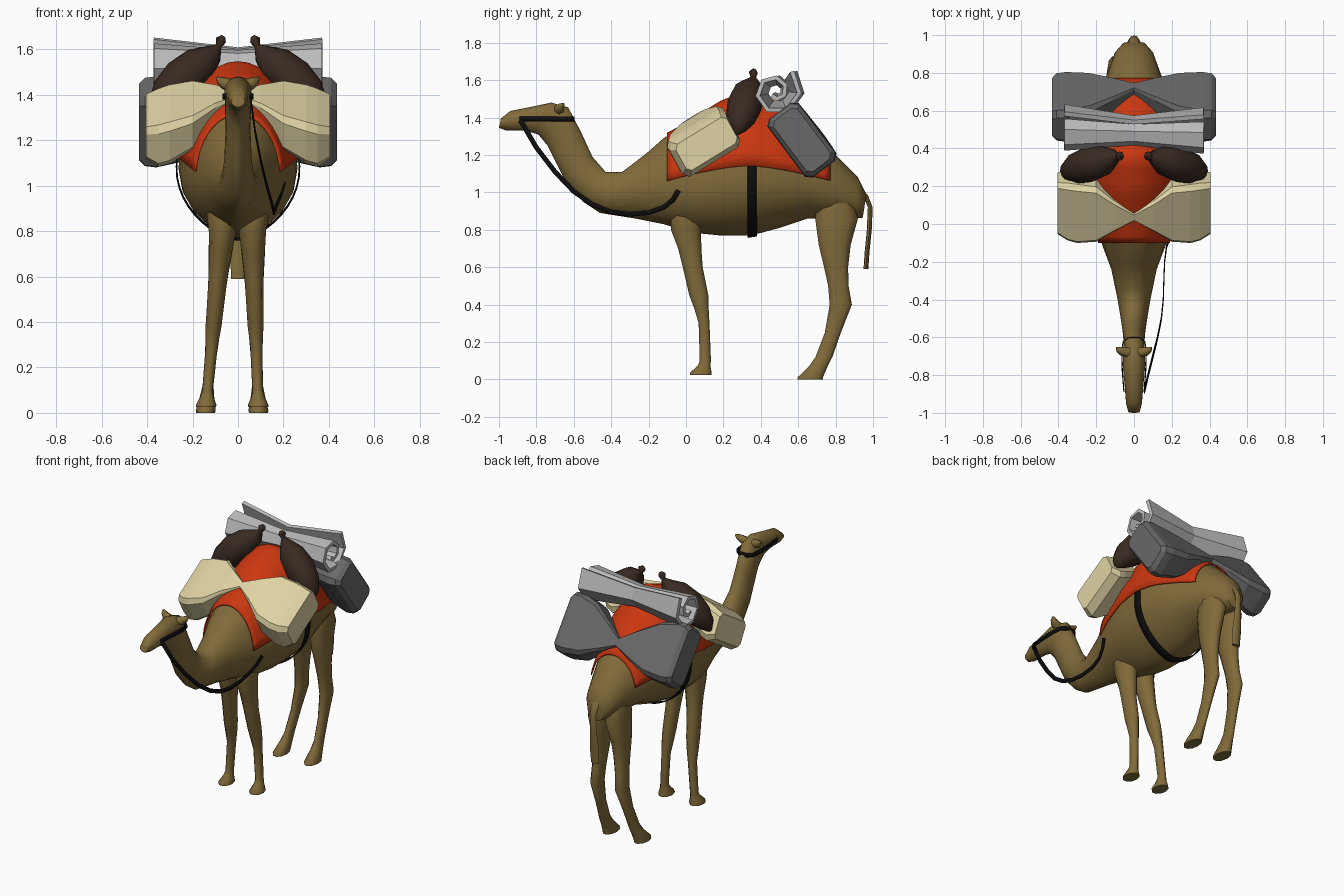
import bpy, bmesh, math
from mathutils import Vector

if "Cube" in bpy.data.objects:
    bpy.data.objects.remove(bpy.data.objects["Cube"])


def material(name, r, g, b):
    m = bpy.data.materials.new(name)
    m.use_nodes = True
    m.diffuse_color = (r, g, b, 1)
    node = next(n for n in m.node_tree.nodes if n.type == 'BSDF_PRINCIPLED')
    node.inputs["Base Color"].default_value = (r, g, b, 1)
    node.inputs["Roughness"].default_value = 0.9
    return m


HIDE = material("tan hide", .22, .145, .042)
CLOTH = material("orange cloth", .6, .038, .005)
CREAM = material("cream canvas", .74, .65, .37)
PALE = material("pale grey felt", .5, .5, .5)
GREY = material("dark grey canvas", .14, .14, .14)
LEATHER = material("dark brown leather", .04, .023, .015)
BLACK = material("black strap", .004, .004, .004)


def loft(name, rings, mat, closed=True, smooth=None, thick=0):
    """Skin a list of equal-length rings; cap the ends when closed."""
    bm = bmesh.new()
    vr = [[bm.verts.new(p) for p in r] for r in rings]
    n = len(vr[0])
    for a, b in zip(vr, vr[1:]):
        for i in range(n if closed else n - 1):
            j = (i + 1) % n
            bm.faces.new((a[i], a[j], b[j], b[i]))
    if closed:
        bm.faces.new(vr[0])
        bm.faces.new(vr[-1])
    bmesh.ops.recalc_face_normals(bm, faces=bm.faces)
    me = bpy.data.meshes.new(name)
    bm.to_mesh(me)
    bm.free()
    me.materials.append(mat)
    ob = bpy.data.objects.new(name, me)
    bpy.context.collection.objects.link(ob)
    if thick:
        s = ob.modifiers.new("thickness", 'SOLIDIFY')
        s.thickness = thick
        s.offset = 0
    if smooth:
        bpy.ops.object.select_all(action='DESELECT')
        ob.select_set(True)
        bpy.context.view_layer.objects.active = ob
        bpy.ops.object.shade_smooth_by_angle(angle=math.radians(smooth))


def arc(row, a0, a1, n, grow=0.0):
    """Egg-shaped section between a bottom and a top point in the yz plane."""
    yb, zb, yt, zt, w, f = row
    bot, top = Vector((0, yb, zb)), Vector((0, yt, zt))
    mid = bot.lerp(top, f)
    pts = []
    for i in range(n):
        a = a0 + (a1 - a0) * i / (n - 1)
        s, c = math.sin(a), math.cos(a)
        half = (top - mid) if s > 0 else (mid - bot)
        x = math.copysign(abs(c) ** (1 if s > 0 else 1.3), c)
        pts.append(mid + half * s + half.normalized() * grow * s
                   + Vector(((w + grow) * x, 0, 0)))
    return pts


# Head, neck and trunk: bottom y,z / top y,z / half width / height of widest point
HEAD = [(-1.0, 1.345, -.99, 1.395, .03, .5), (-.96, 1.33, -.94, 1.435, .042, .5),
        (-.86, 1.33, -.84, 1.455, .05, .5), (-.79, 1.31, -.72, 1.48, .06, .6),
        (-.74, 1.25, -.63, 1.455, .058, .6), (-.70, 1.17, -.56, 1.32, .055, .5),
        (-.64, 1.05, -.5, 1.19, .06, .5), (-.55, .95, -.43, 1.11, .072, .5),
        (-.46, .89, -.34, 1.11, .087, .5), (-.27, .86, -.21, 1.21, .12, .5)]
TRUNK = [(-.12, .83, -.12, 1.29, .165, .45), (.03, .785, .03, 1.37, .22, .42),
         (.18, .77, .18, 1.47, .255, .4), (.35, .77, .35, 1.535, .262, .4),
         (.5, .81, .5, 1.46, .25, .4), (.65, .86, .65, 1.32, .2, .4),
         (.8, .86, .8, 1.2, .14, .45), (.9, .86, .92, 1.08, .1, .5),
         (.945, .865, .965, .99, .06, .5)]
SIDES = 20
body = [arc(r, 0, math.tau, SIDES + 1)[:-1] for r in HEAD + TRUNK]
loft("body", body, HIDE, smooth=60)


def trunk_at(y):
    for a, b in zip(TRUNK, TRUNK[1:]):
        if a[0] <= y <= b[0]:
            t = (y - a[0]) / (b[0] - a[0])
            return tuple(p + (q - p) * t for p, q in zip(a, b))


def edge_angle(row, z):
    mid = row[1] + (row[3] - row[1]) * row[5]
    return math.asin(max(-.6, min(.95, (z - mid) / (row[3] - mid))))


# Saddle cloth draped over the hump, with a scalloped lower edge
cloth = []
for i in range(25):
    y = -.1 + .87 * i / 24
    row = trunk_at(y)
    hem = 1.14 - .08 * abs((y - .335) / .435) ** 1.5
    a = edge_angle(row, hem)
    cloth.append(arc(row, a, math.pi - a, 19, .014))
loft("saddle_cloth", cloth, CLOTH, closed=False, smooth=50, thick=.008)

# Girth strap under the belly
girth = []
for y in (.33, .378):
    row = trunk_at(y)
    a = edge_angle(row, 1.15)
    girth.append(arc(row, a, -math.pi - a, 25, .01))
loft("girth_strap", girth, BLACK, closed=False, smooth=50, thick=.006)


def oval(c, rx, ry, n=10):
    return [Vector(c) + Vector((rx * math.cos(k * math.tau / n),
                                ry * math.sin(k * math.tau / n), 0)) for k in range(n)]


# Legs: z, front y, back y, half width
FRONT = [(1.0, -.05, .1, .09), (.9, -.085, .09, .078), (.8, -.085, .085, .06),
         (.7, -.045, .085, .05), (.6, -.02, .092, .042), (.45, .015, .122, .037),
         (.38, .042, .123, .035), (.3, .066, .127, .027), (.1, .072, .135, .023),
         (.075, .062, .132, .028), (.035, .018, .14, .045), (.025, .018, .14, .044)]
HIND = [(1.08, .73, .84, .035), (1.0, .7, .88, .052), (.86, .685, .925, .062),
        (.72, .705, .885, .053), (.6, .735, .87, .043), (.5, .757, .872, .037),
        (.4, .765, .89, .034), (.25, .74, .83, .026), (.12, .69, .785, .024),
        (.07, .655, .76, .032), (.01, .592, .735, .044), (0, .592, .735, .042)]
for side, sx, foot, hip in (("left", 1, .09, .062), ("right", -1, .143, .064)):
    for name, rows in (("front", FRONT), ("hind", HIND)):
        rings = [oval((sx * (foot + (hip - foot) * min(z / .85, 1)), (a + b) / 2, z),
                      w, (b - a) / 2) for z, a, b, w in rows]
        loft(f"{side}_{name}_leg", rings, HIDE, smooth=60)

# Tail
TAIL = [(.91, 1.04, .025), (.96, .985, .028), (.985, .92, .022), (.98, .8, .025),
        (.968, .68, .034), (.962, .59, .03)]
loft("tail", [oval((0, y, z), w, .013, 8) for y, z, w in TAIL], HIDE, smooth=60)


def tube(name, path, mat, n):
    """Round tube along (x, y, z, radius) points."""
    pts = [Vector(p[:3]) for p in path]
    rings = []
    for i, p in enumerate(pts):
        d = (pts[min(i + 1, len(pts) - 1)] - pts[max(i - 1, 0)]).normalized()
        u = d.cross(Vector((0, 1, 0))).normalized()
        v = d.cross(u)
        rings.append([p + (u * math.cos(k * math.tau / n) + v * math.sin(k * math.tau / n))
                      * path[i][3] for k in range(n)])
    loft(name, rings, mat, smooth=60)


# Ears and tied water skins, one on each side
for side, s in (("left", 1), ("right", -1)):
    tube(f"{side}_ear", [(s * .03, -.68, 1.44, .03), (s * .06, -.675, 1.45, .026),
                         (s * .08, -.665, 1.463, .018), (s * .092, -.655, 1.475, .006)], HIDE, 6)
    tube(f"{side}_water_skin",
         [(s * .065, .365, 1.655, .012), (s * .075, .36, 1.64, .024), (s * .085, .36, 1.615, .014),
          (s * .11, .355, 1.58, .045), (s * .165, .335, 1.535, .082), (s * .24, .315, 1.47, .095),
          (s * .305, .295, 1.405, .082), (s * .35, .28, 1.35, .05), (s * .37, .27, 1.31, .01)],
         LEATHER, 12)

# Paired saddlebags: chamfered box sections pinched over the back
BOX = [(1, .7), (.86, 1), (-.86, 1), (-1, .7), (-1, -.7), (-.86, -1), (.86, -1), (1, -.7)]


def saddlebag(name, mat, long_dir, short_dir, stations):
    u, v = Vector((0, *long_dir)).normalized(), Vector((0, *short_dir)).normalized()
    both = [(-x, *rest) for x, *rest in reversed(stations[1:])] + stations
    rings = [[Vector((x, y, z)) + u * hl * p + v * hs * q for p, q in BOX]
             for x, y, z, hl, hs in both]
    loft(name, rings, mat)


saddlebag("front_saddlebag", CREAM, (.31, .19), (.11, -.2),
          [(0, .045, 1.385, .02, .025), (.1, .06, 1.355, .09, .055),
           (.2, .08, 1.31, .17, .085), (.3, .09, 1.27, .182, .105),
           (.35, .1, 1.255, .178, .105), (.405, .11, 1.26, .16, .08)])
saddlebag("rear_saddlebag", GREY, (.6, -.8), (.8, .6),
          [(0, .71, 1.295, .025, .03), (.11, .68, 1.29, .095, .055), (.24, .64, 1.28, .17, .09),
           (.36, .62, 1.28, .195, .105), (.41, .62, 1.28, .19, .1), (.435, .62, 1.28, .17, .08)])

# Rolled blanket: spiral section, narrower in the middle
roll = []
for i in range(5):
    t = i / 2 - 1
    size = .6 + .4 * abs(t)
    ring = []
    for k in range(11):
        a = math.radians(50 - 54 * k)
        r = (.14 - .011 * k) * size
        ring.append(Vector((.37 * t, .485 - .008 * t + r * math.cos(a), 1.54 + r * math.sin(a))))
    roll.append(ring)
loft("rolled_blanket", roll, PALE, closed=False, thick=.024)


def ribbon(name, path, half):
    """Flat strap; half(i) gives the half-width vector at point i."""
    pts = [Vector(p) for p in path]
    loft(name, [[p + half(pts, i) for i, p in enumerate(pts)],
                [p - half(pts, i) for i, p in enumerate(pts)]],
         BLACK, closed=False, smooth=50, thick=.006)


def across(pts, i):
    d = pts[min(i + 1, len(pts) - 1)] - pts[max(i - 1, 0)]
    return Vector((0, -d.z, d.y)).normalized() * .013


# Halter and hanging rein
halter = [(.053, -.89), (.062, -.78), (.065, -.68), (.058, -.625), (.03, -.6)]
ribbon("halter", [(x, y, 1.392) for x, y in halter]
       + [(-x, y, 1.392) for x, y in reversed(halter)], lambda p, i: Vector((0, 0, .013)))
ribbon("rein", [(.055, -.885, 1.385), (.075, -.8, 1.24), (.1, -.7, 1.11), (.125, -.6, 1.005),
                (.145, -.5, .935), (.155, -.4, .895), (.158, -.3, .883), (.162, -.2, .892),
                (.172, -.12, .92), (.19, -.07, .96), (.206, -.04, 1.01)], across)
